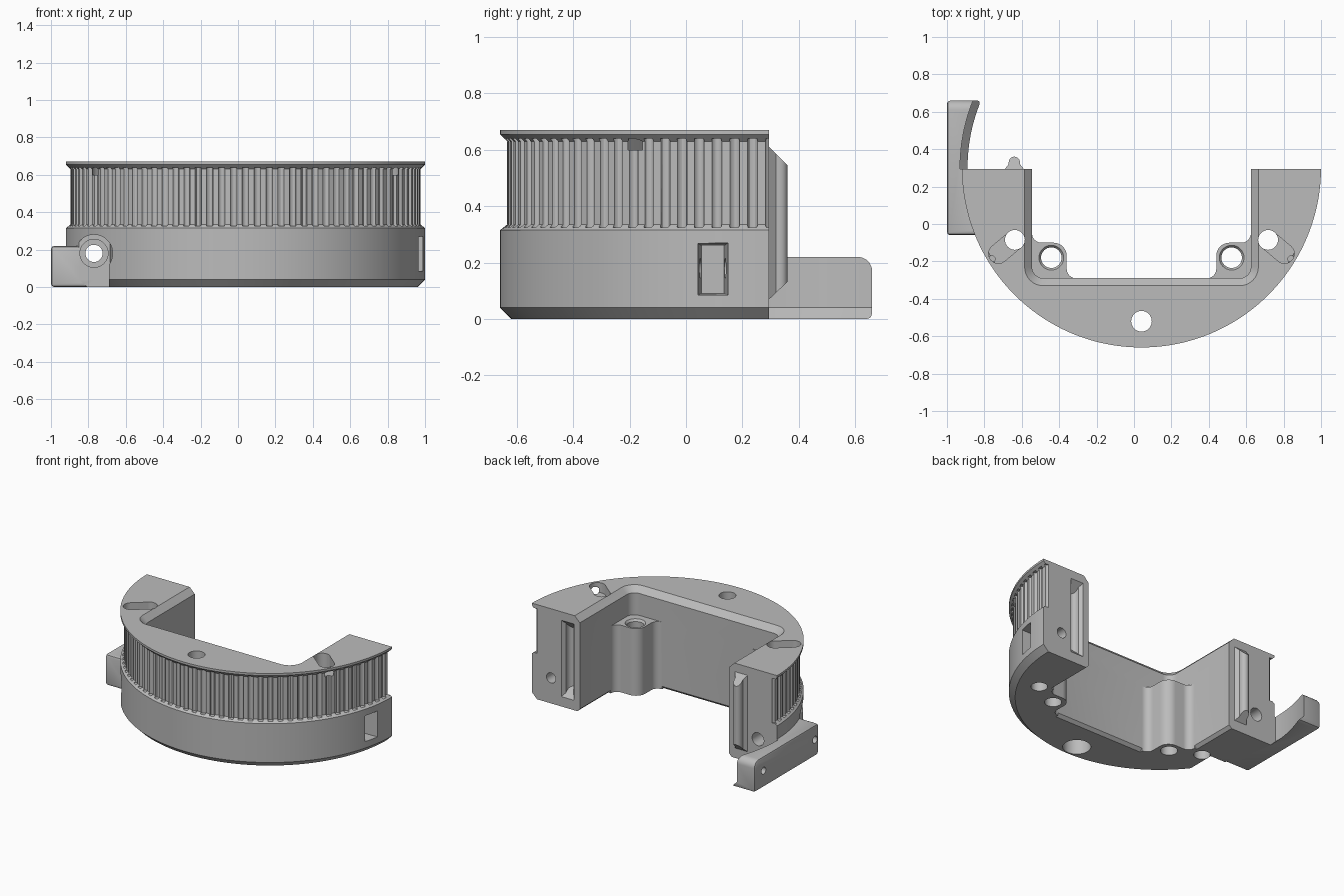
import bpy, bmesh, math
from mathutils import Matrix, Vector

if bpy.data.objects.get("Cube"):
    bpy.data.objects.remove(bpy.data.objects["Cube"])

CX, CY, R, TOP = 0.04, 0.3, 0.96, 0.67   # ring centre, radius and height
END = 0.295                              # plane of the two arm ends

grey = bpy.data.materials.new("plain grey")
grey.use_nodes = True
grey.diffuse_color = (0.5, 0.5, 0.5, 1)
grey.node_tree.nodes["Principled BSDF"].inputs["Base Color"].default_value = (0.5, 0.5, 0.5, 1)


def finish(name, bm):
    bmesh.ops.recalc_face_normals(bm, faces=bm.faces)
    me = bpy.data.meshes.new(name)
    bm.to_mesh(me)
    bm.free()
    me.materials.append(grey)
    ob = bpy.data.objects.new(name, me)
    bpy.context.collection.objects.link(ob)
    return ob


def add_loft(bm, rings, matrix=Matrix()):
    """Closed solid through rings of equal length."""
    loops = [[bm.verts.new(matrix @ Vector(p)) for p in ring] for ring in rings]
    n = len(loops[0])
    for a, b in zip(loops, loops[1:]):
        for i in range(n):
            j = (i + 1) % n
            bm.faces.new((a[i], a[j], b[j], b[i]))
    bm.faces.new(loops[0][::-1])
    bm.faces.new(loops[-1])


def loft(name, rings, matrix=Matrix()):
    bm = bmesh.new()
    add_loft(bm, rings, matrix)
    return finish(name, bm)


def prism(name, outline, z0, z1, matrix=Matrix()):
    return loft(name, [[(x, y, z) for x, y in outline] for z in (z0, z1)], matrix)


def box(name, x0, x1, y0, y1, z0, z1):
    return prism(name, [(x0, y0), (x1, y0), (x1, y1), (x0, y1)], z0, z1)


def arc(cx, cy, r, a0, a1, n=8):
    angles = [math.radians(a0 + (a1 - a0) * i / n) for i in range(n + 1)]
    return [(cx + r * math.cos(a), cy + r * math.sin(a)) for a in angles]


def circle(x, y, r, n=32):
    return arc(x, y, r, 0, 360, n)[:-1]


def turned(name, x, y, profile, n=32, matrix=Matrix()):
    """Round solid from (radius, height) pairs."""
    return loft(name, [[(px, py, z) for px, py in circle(x, y, r, n)] for r, z in profile], matrix)


def combine(target, tool, operation="DIFFERENCE"):
    mod = target.modifiers.new("join", "BOOLEAN")
    mod.operation, mod.solver, mod.object = operation, "EXACT", tool
    bpy.context.view_layer.objects.active = target
    bpy.ops.object.modifier_apply(modifier=mod.name)
    bpy.data.objects.remove(tool)


def mirror(points):
    return [(2 * CX - x, y) for x, y in points]


ALONG_Y = Matrix(((1, 0, 0), (0, 0, 1), (0, 1, 0))).to_4x4()   # (x, z, y) -> (x, y, z)
ALONG_X = Matrix(((0, 0, 1), (1, 0, 0), (0, 1, 0))).to_4x4()   # (y, z, x) -> (x, y, z)

# Half ring: chamfered base, recessed toothed band and top lip
body = turned("toothed_half_ring", CX, CY,
              [(0.92, 0), (R, 0.04), (R, 0.315), (0.935, 0.335),
               (0.935, 0.63), (R, 0.655), (R, TOP)], 192)

# Belt grooves
bm = bmesh.new()
COUNT = 46
for i in range(COUNT + 1):
    a = math.pi + math.pi * i / COUNT
    ring = circle(CX + 0.937 * math.cos(a), CY + 0.937 * math.sin(a), 0.018, 12)
    add_loft(bm, [[(x, y, z) for x, y in ring] for z in (0.325, 0.64)])
combine(body, finish("groove_cutter", bm))
combine(body, box("half_cutter", -2, 2, END, 2, -1, 2))


# Central opening, chamfered at its top and bottom edges
def opening(off, z):
    x1, y0, r = 0.625 + off, -0.29 - off, 0.06 + off
    half = arc(x1 - r, y0 + r, r, -90, 0) + [(x1, 0.6)]
    return [(x, y, z) for x, y in half + mirror(half)[::-1]]


combine(body, loft("opening_cutter", [opening(0.035, -0.015), opening(0, 0.02),
                                      opening(0, 0.63), opening(0.05, 0.68)]))

# Screw bosses in the inner corners
boss = (arc(0.575, -0.05, 0.05, 0, -90) + arc(0.51, -0.17, 0.07, 90, 180)
        + arc(0.39, -0.24, 0.05, 0, -90) + [(0.39, -0.34), (0.675, -0.34), (0.675, -0.05)])
for outline in (boss, mirror(boss)):
    combine(body, prism("boss", outline, 0, 0.475), "UNION")

for side in (1, -1):
    # Boss screw holes
    combine(body, turned("boss_hole", CX + side * 0.482, -0.18,
                         [(0.055, -0.1), (0.055, 0.46), (0.07, 0.48), (0.07, 0.6)]))
    # Holes with a slanting slot in the top
    x, y = CX + side * 0.677, -0.085
    combine(body, turned("slot_hole", x, y, [(0.053, -0.1), (0.053, 0.8)]))
    a = 220 if side < 0 else 320
    ex, ey = x + 0.115 * math.cos(math.radians(a)), y + 0.115 * math.sin(math.radians(a))
    slot = arc(ex, ey, 0.052, a - 90, a + 90, 12) + arc(x, y, 0.052, a + 90, a + 270, 12)
    combine(body, prism("slot_cutter", slot, 0.6, 0.8))

# Front hole with a counterbore underneath
combine(body, turned("front_hole", CX, -0.52,
                     [(0.09, -0.1), (0.09, 0.12), (0.055, 0.12), (0.055, 0.8)]))

# Arched screw notch at the front of one arm
notch = [(-0.99, -0.1), (-0.69, -0.1)] + arc(-0.77, 0.18, 0.1, -37, 180, 20) + [(-0.99, 0.18)]
combine(body, prism("notch_cutter", notch, -0.7, -0.06, ALONG_Y))

# Side bar with a curved inner face continuing the ring
side_profile = [(-0.06, 0), (0.66, 0)] + arc(0.61, 0.17, 0.05, 0, 90) + [(-0.06, 0.22)]
bar = prism("side_bar", side_profile, -1, -0.72, ALONG_X)
mod = bar.modifiers.new("soft edges", "BEVEL")
mod.width, mod.segments, mod.angle_limit = 0.018, 2, math.radians(60)
bpy.context.view_layer.objects.active = bar
bpy.ops.object.modifier_apply(modifier=mod.name)
seat = turned("seat_cutter", CX, CY, [(0.92, -0.01), (0.93, 0), (0.97, 0.04), (0.97, 0.5)], 192)
combine(seat, box("seat_trim", -2, 2, -2, END, -1, 2))
combine(bar, seat)
combine(body, bar, "UNION")
for y in (-0.015, 0.56):
    combine(body, turned("bar_hole", y, 0.12, [(0.025, -1.1), (0.025, -0.93)], 24, ALONG_X))

# Clamp screw holes along both arms
combine(body, turned("left_seat", -0.77, 0.18, [(0.075, -0.3), (0.075, -0.045)], 32, ALONG_Y))
combine(body, turned("clamp_hole", -0.77, 0.18, [(0.046, -0.3), (0.046, 0.5)], 32, ALONG_Y))
combine(body, turned("thread_hole", 0.85, 0.18, [(0.036, -0.06), (0.036, 0.5)], 32, ALONG_Y))

# Tapered nut pocket in the outer wall
pocket = [[(0.04, 0.085), (0.15, 0.085), (0.15, 0.27), (0.04, 0.27)],
          [(0.055, 0.09), (0.135, 0.09), (0.135, 0.26), (0.055, 0.26)]]
combine(body, loft("nut_pocket", [[(y, z, x) for y, z in ring]
                                  for ring, x in zip(pocket, (1.0, 0.8))], ALONG_X))

# Tongue on one arm, matching groove in the other
half = [(0.05, -0.02), (0.05, 0), (0.03, 0.025)] + arc(0, 0.035, 0.03, 0, 90, 6)
key = half + [(-x, y) for x, y in half[-2::-1]]


def key_solid(name, x, turn):
    rings = [[(x + turn * px, END + turn * py, 0.07 + 0.95 * py) for px, py in key],
             [(x + turn * px, END + turn * py, 0.61 - py) for px, py in key]]
    return loft(name, rings)


combine(body, key_solid("key_groove", 0.72, -1))
combine(body, key_solid("key_tongue", -0.64, 1), "UNION")

bpy.ops.object.select_all(action="DESELECT")
body.select_set(True)
bpy.context.view_layer.objects.active = body
bpy.ops.object.shade_smooth_by_angle(angle=math.radians(30))
